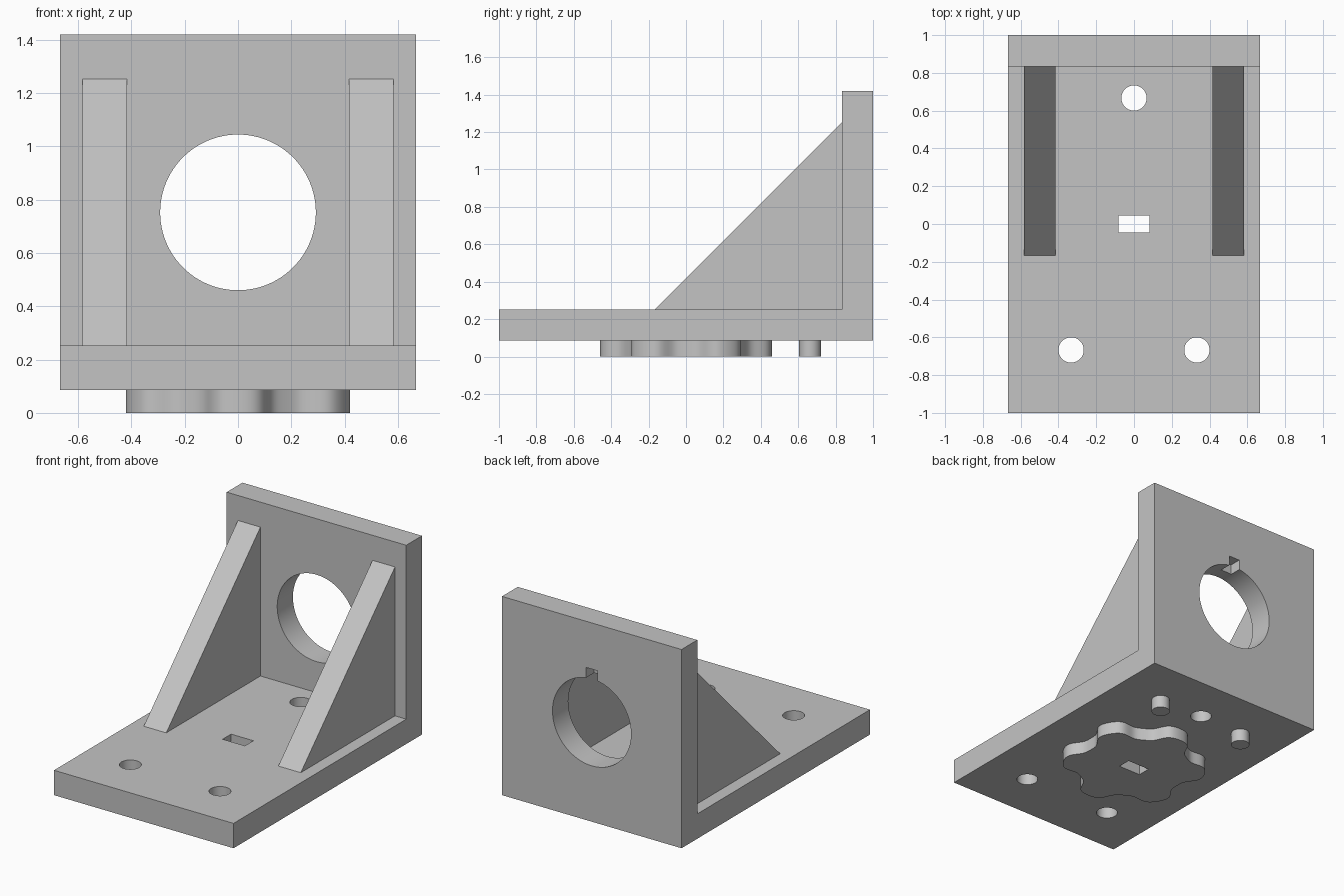
import bpy, bmesh, math
from mathutils import Matrix, Vector

if "Cube" in bpy.data.objects:
    bpy.data.objects.remove(bpy.data.objects["Cube"], do_unlink=True)

grey = bpy.data.materials.new("plain grey")
grey.use_nodes = True
grey.diffuse_color = (0.55, 0.55, 0.55, 1)
grey.node_tree.nodes["Principled BSDF"].inputs["Base Color"].default_value = (0.55, 0.55, 0.55, 1)


def prism(name, outline, offset, depth):
    """Extrude a closed 3D outline along the depth vector, starting at offset."""
    bm = bmesh.new()
    face = bm.faces.new([bm.verts.new(Vector(p) + Vector(offset)) for p in outline])
    top = bmesh.ops.extrude_face_region(bm, geom=[face])["geom"]
    bmesh.ops.translate(bm, vec=depth, verts=[v for v in top if isinstance(v, bmesh.types.BMVert)])
    bmesh.ops.recalc_face_normals(bm, faces=bm.faces)
    mesh = bpy.data.meshes.new(name)
    bm.to_mesh(mesh)
    bm.free()
    mesh.materials.append(grey)
    obj = bpy.data.objects.new(name, mesh)
    bpy.context.collection.objects.link(obj)
    return obj


def circle(radius, count=48):
    return [(radius * math.cos(math.tau * i / count), radius * math.sin(math.tau * i / count), 0)
            for i in range(count)]


def rectangle(half_x, half_y):
    return [(-half_x, -half_y, 0), (half_x, -half_y, 0), (half_x, half_y, 0), (-half_x, half_y, 0)]


def upright(outline):
    """Turn a flat outline to stand in the xz plane."""
    return [(x, 0, y) for x, y, z in outline]


def cut(target, cutter):
    cutter.hide_render = True
    mod = target.modifiers.new("cut", "BOOLEAN")
    mod.operation, mod.solver, mod.object = "DIFFERENCE", "EXACT", cutter
    bpy.context.view_layer.update()
    bpy.context.view_layer.objects.active = target
    bpy.ops.object.modifier_apply(modifier=mod.name)
    bpy.data.objects.remove(cutter, do_unlink=True)


HALF_W, T, BASE = 0.667, 0.167, 0.085      # half width, wall thickness, underside height
FLOOR, WALL, TOP = BASE + T, 1 - T, 1.42

# L-shaped bracket: base plate and back wall
profile = [(-1, BASE), (1, BASE), (1, TOP), (WALL, TOP), (WALL, FLOOR), (-1, FLOOR)]
bracket = prism("bracket_body", [(0, y, z) for y, z in profile], (-HALF_W, 0, 0), (2 * HALF_W, 0, 0))

# Large bore through the wall and a blind key notch at its top, open at the back
cut(bracket, prism("bore_cutter", upright(circle(0.292, 96)), (0, 0.7, 0.752), (0, 0.5, 0)))
cut(bracket, prism("notch_cutter", upright(rectangle(0.042, 0.06)), (0, 0.917, 1.05), (0, 0.2, 0)))

# Screw holes in the base
for x, y in ((0, 0.667), (-0.333, -0.667), (0.333, -0.667)):
    cut(bracket, prism("hole_cutter", circle(0.067), (x, y, -0.1), (0, 0, 0.6)))

# Scalloped locating boss under the base, with six rounded lobes
lobed = []
for i in range(180):
    a = math.tau * i / 180
    r = 0.41 + 0.05 * math.tanh(1.6 * math.cos(6 * (a - math.pi / 2))) / math.tanh(1.6)
    lobed.append((r * math.cos(a), r * math.sin(a), 0))
boss = prism("lobed_boss", lobed, (0, 0, 0), (0, 0, BASE))

# Rectangular slot through base and boss
for part in (bracket, boss):
    cut(part, prism("slot_cutter", rectangle(0.083, 0.045), (0, 0, -0.1), (0, 0, 0.6)))

# Triangular ribs and round pegs on both sides
parts = [bracket, boss]
for side, name in ((1, "left"), (-1, "right")):
    triangle = [(0, WALL - 1, FLOOR), (0, WALL, FLOOR), (0, WALL, FLOOR + 1)]
    parts.append(prism(name + "_rib", triangle, (side * 0.5 - T / 2, 0, 0), (T, 0, 0)))
    parts.append(prism(name + "_peg", circle(0.058), (side * 0.333, 0.663, 0), (0, 0, BASE)))

# Smooth the round walls, keep the edges sharp
bpy.ops.object.select_all(action="DESELECT")
for part in parts:
    part.select_set(True)
bpy.context.view_layer.objects.active = bracket
bpy.ops.object.shade_smooth_by_angle(angle=math.radians(30))
